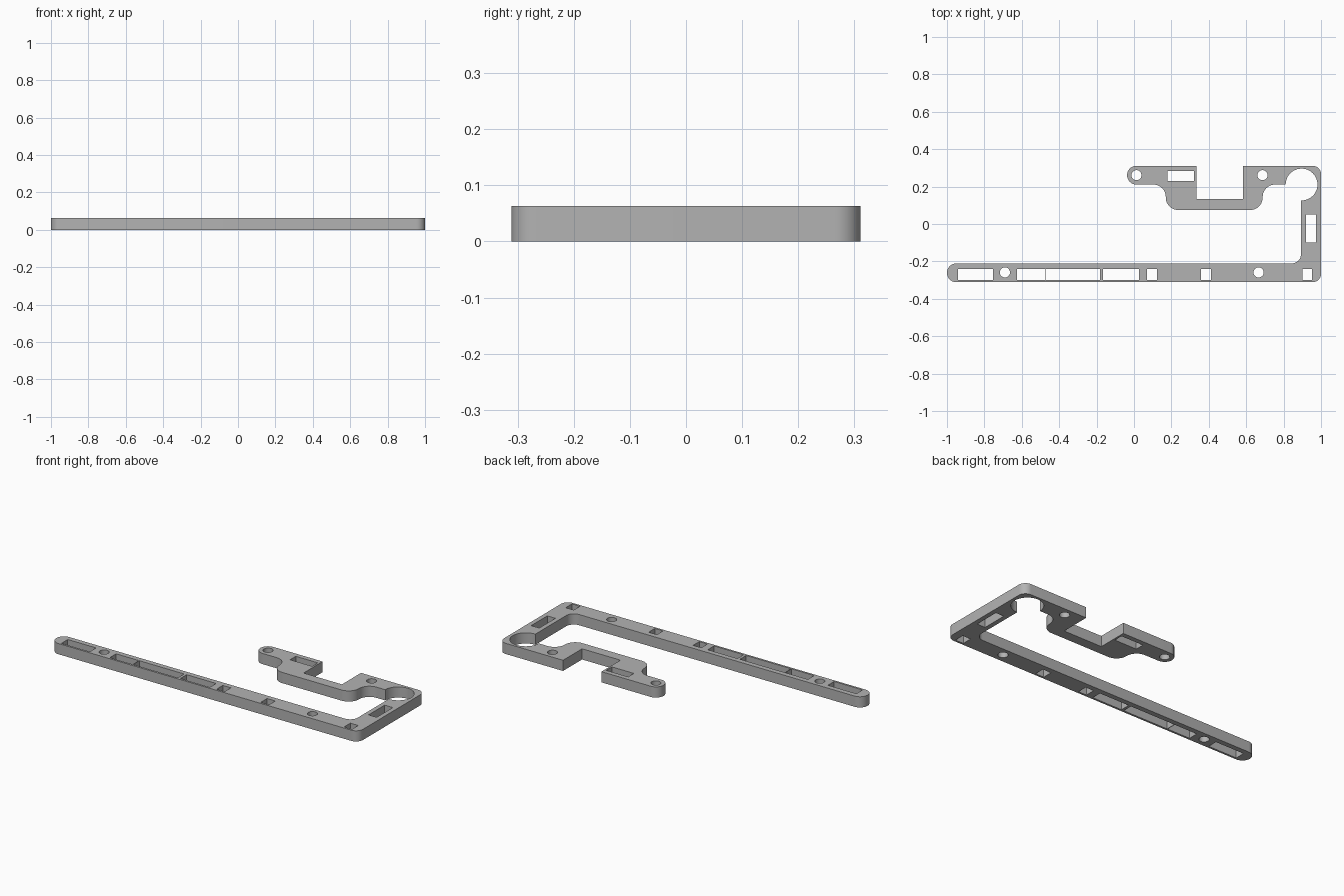
import bpy, bmesh, math
from mathutils import Vector

HEIGHT = 0.063

cube = bpy.data.objects.get("Cube")
if cube:
    bpy.data.objects.remove(cube, do_unlink=True)


def arc(cx, cy, r, start, end, steps):
    angles = [math.radians(start + (end - start) * i / steps) for i in range(steps + 1)]
    return [Vector((cx + r * math.cos(a), cy + r * math.sin(a))) for a in angles]


def fillet(corners, steps=10):
    """Round each (x, y, radius) corner, keeping zero-radius corners sharp."""
    points = []
    for i, (x, y, r) in enumerate(corners):
        p = Vector((x, y))
        if r == 0:
            points.append(p)
            continue
        a = (Vector(corners[i - 1][:2]) - p).normalized()
        b = (Vector(corners[(i + 1) % len(corners)][:2]) - p).normalized()
        # All rounded corners are right angles
        centre = p + (a + b) * r
        for k in range(steps + 1):
            t = math.pi / 2 * k / steps
            points.append(centre - b * r * math.cos(t) - a * r * math.sin(t))
    return points


def rectangle(x0, x1, y0, y1):
    return [Vector(c) for c in ((x0, y0), (x1, y0), (x1, y1), (x0, y1))]


# Outline: long bar, side arm, round socket, stepped upper arm
socket = [(p.x, p.y, 0) for p in arc(0.896, 0.211, 0.085, -92, 180, 48)]
outline = fillet([
    (-1, -0.311, 0.0495), (1, -0.311, 0.045), (1, 0.311, 0.045),
    (0.583, 0.311, 0), (0.583, 0.134, 0), (0.333, 0.134, 0), (0.333, 0.311, 0),
    (-0.037, 0.311, 0.0495), (-0.037, 0.211, 0.0495),
    (0.17, 0.211, 0.066), (0.17, 0.075, 0.066),
    (0.688, 0.075, 0.066), (0.688, 0.211, 0.066),
    *reversed(socket),
    (0.893, -0.211, 0.05), (-1, -0.211, 0.0495),
])

# Through slots along the bar, then one in each arm
bar_slots = [(-0.94, -0.755), (-0.625, -0.477), (-0.474, -0.182), (-0.166, 0.027),
             (0.07, 0.123), (0.358, 0.412), (0.9, 0.952)]
loops = [outline] + [rectangle(a, b, -0.299, -0.241) for a, b in bar_slots]
loops += [rectangle(0.92, 0.973, -0.1, 0.05), rectangle(0.178, 0.322, 0.23, 0.283)]

# Round screw holes
for x, y in ((-0.69, -0.259), (0.666, -0.259), (0.013, 0.261), (0.687, 0.261)):
    loops.append(arc(x, y, 0.027, 0, 348.75, 31))

# Fill the profile and give it thickness
profile = bpy.data.curves.new("bracket_profile", "CURVE")
profile.dimensions = "2D"
profile.fill_mode = "BOTH"
profile.extrude = HEIGHT / 2
for loop in loops:
    spline = profile.splines.new("POLY")
    spline.points.add(len(loop) - 1)
    for point, co in zip(spline.points, loop):
        point.co = (co.x, co.y, 0, 1)
    spline.use_cyclic_u = True

helper = bpy.data.objects.new("profile_helper", profile)
bpy.context.collection.objects.link(helper)
bpy.context.view_layer.update()
evaluated = helper.evaluated_get(bpy.context.evaluated_depsgraph_get())
mesh = bpy.data.meshes.new_from_object(evaluated)
bpy.data.objects.remove(helper, do_unlink=True)

bm = bmesh.new()
bm.from_mesh(mesh)
bmesh.ops.remove_doubles(bm, verts=bm.verts, dist=0.0002)
bmesh.ops.translate(bm, verts=bm.verts, vec=(0, 0, HEIGHT / 2))
bmesh.ops.recalc_face_normals(bm, faces=bm.faces)
bm.to_mesh(mesh)
bm.free()

bracket = bpy.data.objects.new("slotted_bracket", mesh)
bpy.context.collection.objects.link(bracket)

# Single grey finish
grey = bpy.data.materials.new("plain_grey")
grey.use_nodes = True
colour = (0.45, 0.45, 0.45, 1)
grey.diffuse_color = colour
grey.node_tree.nodes["Principled BSDF"].inputs["Base Color"].default_value = colour
mesh.materials.clear()
mesh.materials.append(grey)

bpy.ops.object.select_all(action="DESELECT")
bracket.select_set(True)
bpy.context.view_layer.objects.active = bracket
bpy.ops.object.shade_smooth_by_angle(angle=math.radians(30))
